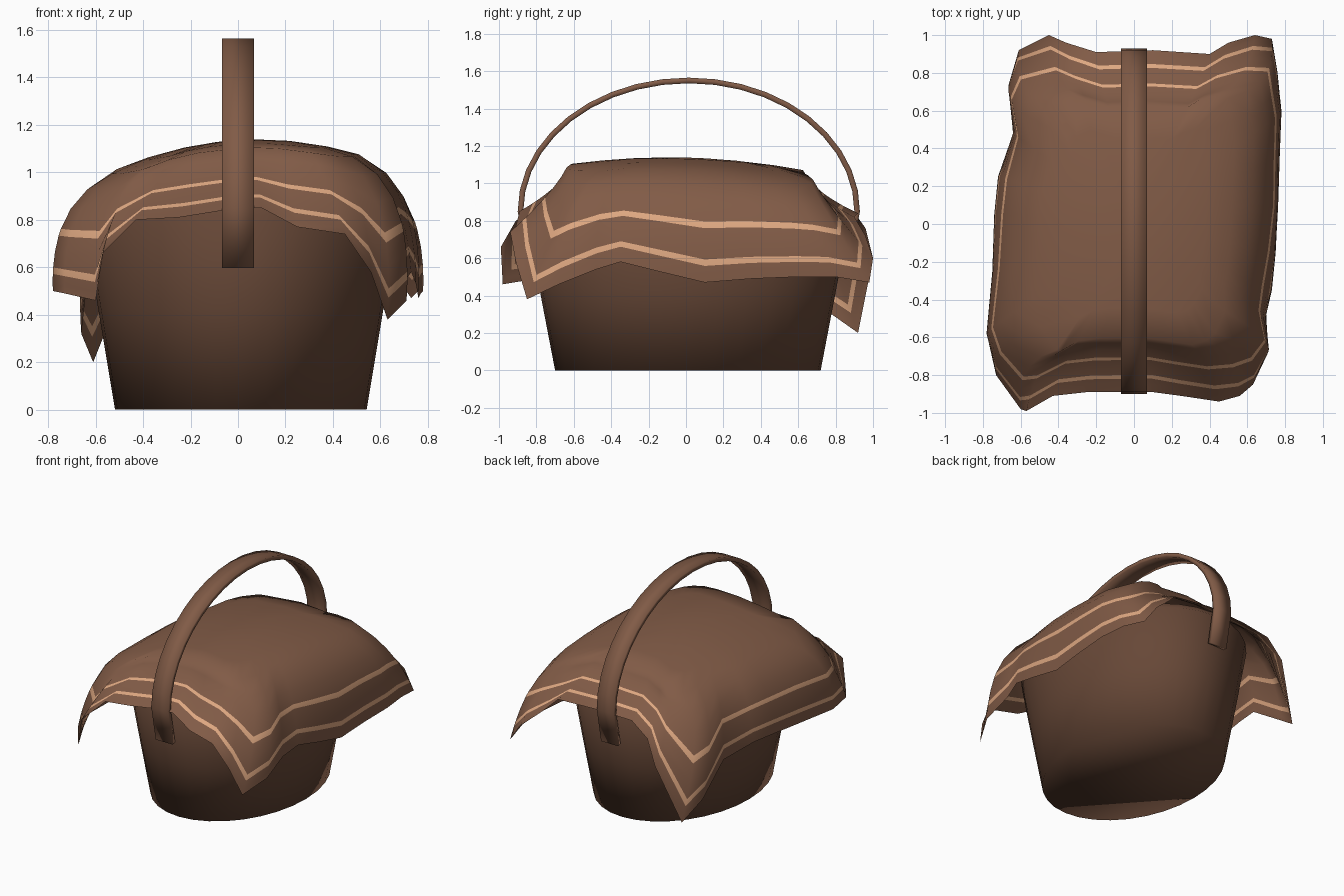
import bpy, bmesh, math
from mathutils import Vector

cube = bpy.data.objects.get("Cube")
if cube:
    bpy.data.objects.remove(cube)


def material(name, rgb):
    m = bpy.data.materials.new(name)
    m.use_nodes = True
    m.diffuse_color = (*rgb, 1)
    m.node_tree.nodes["Principled BSDF"].inputs["Base Color"].default_value = (*rgb, 1)
    return m


brown = material("warm_brown", (0.22, 0.105, 0.062))
dark = material("dark_brown", (0.135, 0.064, 0.038))
tan = material("stripe_tan", (0.73, 0.39, 0.22))


def loft(name, rings, colours, cap_start=False, cap_end=False, stripes=()):
    """Join closed rings of points; the bands listed in stripes get the second colour."""
    bm = bmesh.new()
    loops = [[bm.verts.new(p) for p in ring] for ring in rings]
    for band, (low, high) in enumerate(zip(loops, loops[1:])):
        for i in range(len(low)):
            j = (i + 1) % len(low)
            face = bm.faces.new((low[i], low[j], high[j], high[i]))
            face.material_index = int(band in stripes)
    if cap_start:
        bm.faces.new(loops[0][::-1])
    if cap_end:
        bm.faces.new(loops[-1])
    for face in bm.faces:
        face.smooth = True
    mesh = bpy.data.meshes.new(name)
    bm.to_mesh(mesh)
    bm.free()
    for colour in colours:
        mesh.materials.append(colour)
    bpy.context.collection.objects.link(bpy.data.objects.new(name, mesh))


# Basket: tapered oval tub, shaded softly over its bottom edge
def oval(rx, ry, z, count=32):
    return [(0.012 + rx * math.cos(a), 0.01 + ry * math.sin(a), z)
            for a in (math.tau * k / count for k in range(count))]


loft("basket", [oval(0.53 + g, 0.71 + g * 1.15, z)
                for z, g in ((0, 0), (0.42, 0.07), (0.82, 0.135), (0.88, 0.085))],
     [dark], cap_start=True)

# Handle: flat strap swept along an arch, its ends running down the basket
path = [(-0.835, 0.6)]
path += [(0.015 - 0.9 * math.cos(math.pi * k / 20), 0.85 + 0.7 * math.sin(math.pi * k / 20))
         for k in range(21)]
path += [(0.865, 0.6)]
section = [(0.068, -0.015), (0.068, 0.015), (-0.068, 0.015), (-0.068, -0.015)]
rings = []
for k, (y, z) in enumerate(path):
    before, after = path[max(k - 1, 0)], path[min(k + 1, len(path) - 1)]
    tangent = Vector((0, after[0] - before[0], after[1] - before[1])).normalized()
    out = tangent.cross(Vector((-1, 0, 0)))
    rings.append([Vector((across, y, z)) + out * depth for across, depth in section])
loft("handle", rings, [brown], True, True)

# Cloth: hem points run once around, from the front middle towards +x
hem = [(0, -.89, .85), (.1, -.89, .85), (.25, -.91, .77), (.45, -.94, .74), (.56, -.91, .58),
       (.63, -.85, .38), (.71, -.68, .46), (.7, -.48, .54), (.73, -.35, .58), (.75, -.15, .53),
       (.76, .1, .47), (.77, .35, .49), (.78, .6, .5), (.76, .8, .5), (.73, .98, .47),
       (.64, 1, .6), (.5, .96, .72), (.4, .9, .82), (.1, .92, .84), (-.2, .91, .83),
       (-.36, .96, .76), (-.45, 1, .6), (-.61, .92, .2), (-.66, .75, .32), (-.64, .48, .5),
       (-.72, .25, .56), (-.74, .05, .55), (-.75, -.25, .52), (-.78, -.58, .5), (-.73, -.8, .49),
       (-.6, -.98, .46), (-.57, -.99, .66), (-.43, -.91, .8), (-.25, -.89, .81)]


def crown(x, y):
    return Vector((x, y, 1.135 + 0.06 * x - 0.35 * x * x - 0.025 * y - 0.13 * y * y))


def drape(h, t):
    """Point on the curve from the hem (t=0) up and over to the shoulder (t=1)."""
    h = Vector(h)
    shoulder = crown(h.x * 0.68, h.y * 0.68)
    # The long sides hang steeply, the two ends and the corners slope inwards
    flare_x = min(1.365 - 0.69 * h.z, 1.06)
    flare_y = 1.02 - 0.28 * min(max((abs(h.y) - 0.55) / 0.3, 0), 1)
    bend = Vector((h.x * flare_x, h.y * flare_y, shoulder.z - 0.12))
    # Low-hanging hems keep the stripes close to the edge
    t = t ** (1 + 0.8 * (0.85 - max(h.z, 0.38)))
    return h * (1 - t) ** 2 + bend * 2 * t * (1 - t) + shoulder * t * t


steps = (0, 0.09, 0.165, 0.215, 0.33, 0.445, 0.495, 0.65, 0.82, 1)
rings = [[drape(h, t) for h in hem] for t in steps]
rings += [[crown(h[0] * s, h[1] * s) for h in hem] for s in (0.5, 0.3, 0.12)]
loft("cloth", rings, [brown, tan], cap_end=True, stripes=(2, 5))
